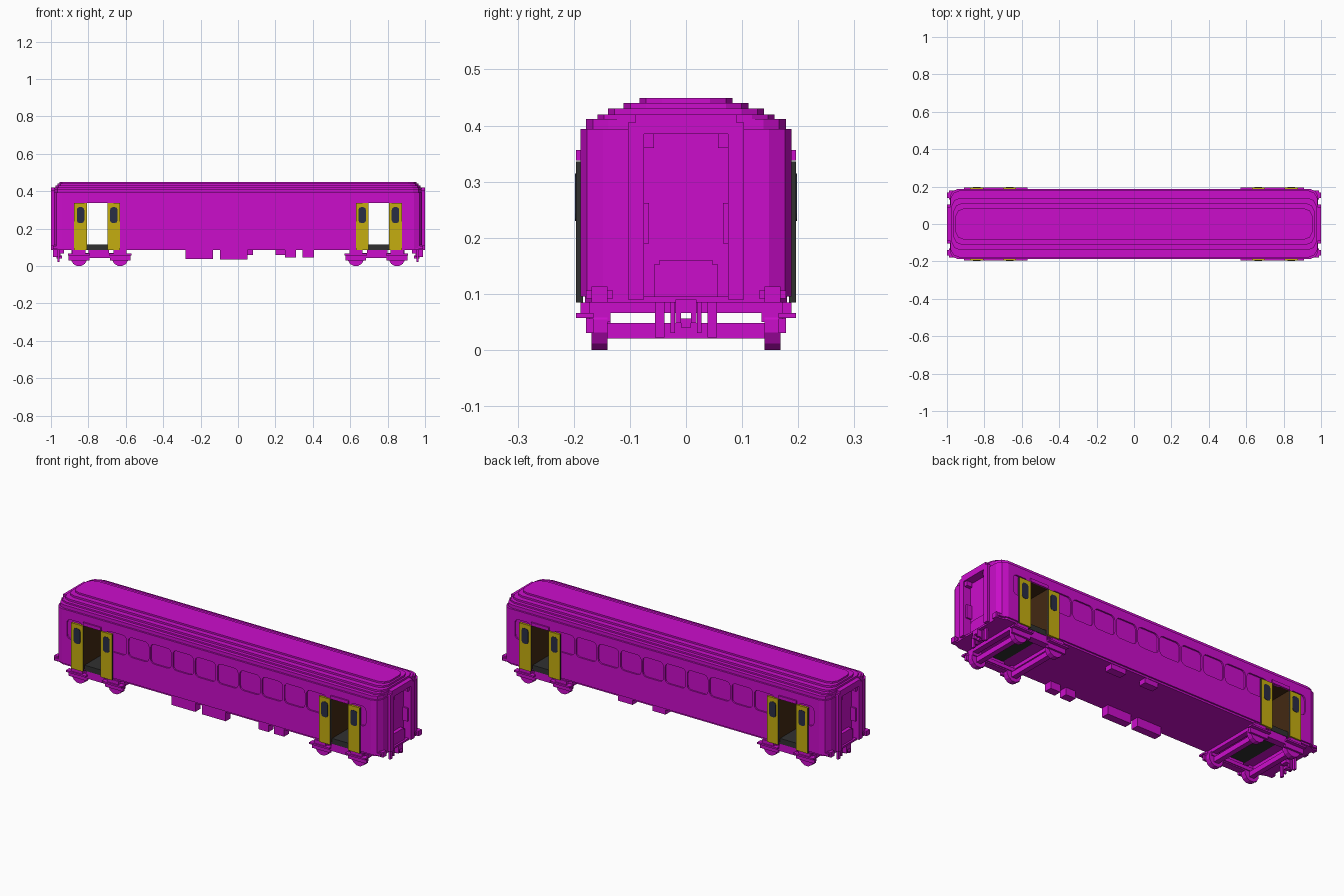
import bpy, bmesh, math

if "Cube" in bpy.data.objects:
    bpy.data.objects.remove(bpy.data.objects["Cube"], do_unlink=True)


def material(name, rgb):
    m = bpy.data.materials.new(name)
    m.use_nodes = True
    m.diffuse_color = (*rgb, 1)
    m.node_tree.nodes["Principled BSDF"].inputs["Base Color"].default_value = (*rgb, 1)
    return m


MAGENTA = material("magenta", (0.60, 0.004, 0.60))
YELLOW = material("door yellow", (0.56, 0.42, 0.005))
NAVY = material("dark glass", (0.022, 0.026, 0.06))
GREY = material("dark grey", (0.03, 0.03, 0.03))
BROWN = material("interior brown", (0.055, 0.022, 0.006))


def finish(name, bm, *mats):
    bmesh.ops.recalc_face_normals(bm, faces=bm.faces)
    mesh = bpy.data.meshes.new(name)
    bm.to_mesh(mesh)
    bm.free()
    for m in mats:
        mesh.materials.append(m)
    ob = bpy.data.objects.new(name, mesh)
    bpy.context.collection.objects.link(ob)
    return ob


def add_box(bm, x0, x1, y0, y1, z0, z1):
    made = bmesh.ops.create_cube(bm, size=1)["verts"]
    for v in made:
        v.co.x = x1 if v.co.x > 0 else x0
        v.co.y = y1 if v.co.y > 0 else y0
        v.co.z = z1 if v.co.z > 0 else z0


def mirrored(boxes, flip_x=True, flip_y=True):
    """Boxes repeated across the chosen centre planes."""
    bm = bmesh.new()
    for sx in (1, -1) if flip_x else (1,):
        for sy in (1, -1) if flip_y else (1,):
            for x0, x1, y0, y1, z0, z1 in boxes:
                xs, ys = sorted((sx * x0, sx * x1)), sorted((sy * y0, sy * y1))
                add_box(bm, *xs, *ys, z0, z1)
    return bm


def add_prism(bm, outline, y0, y1):
    """Outline in x, z drawn out along y."""
    near = [bm.verts.new((x, y0, z)) for x, z in outline]
    far = [bm.verts.new((x, y1, z)) for x, z in outline]
    bm.faces.new(near)
    bm.faces.new(far[::-1])
    for i in range(len(near)):
        j = (i + 1) % len(near)
        bm.faces.new((near[i], far[i], far[j], near[j]))


def rounded(cx, cz, w, h, r, steps=3):
    pts = []
    for k, (sx, sz) in enumerate(((1, 1), (-1, 1), (-1, -1), (1, -1))):
        for s in range(steps + 1):
            a = math.pi / 2 * (k + s / steps)
            pts.append((cx + sx * (w / 2 - r) + r * math.cos(a),
                        cz + sz * (h / 2 - r) + r * math.sin(a)))
    return pts


def cut(target, cutter):
    cutter.hide_render = True
    cutter.hide_set(True)
    mod = target.modifiers.new(cutter.name, 'BOOLEAN')
    mod.operation = 'DIFFERENCE'
    mod.solver = 'EXACT'
    mod.material_mode = 'TRANSFER'
    mod.object = cutter
    bpy.context.view_layer.objects.active = target
    bpy.ops.object.modifier_apply(modifier=mod.name)
    bpy.data.objects.remove(cutter, do_unlink=True)


# Carriage body: stepped layers with cut-off corners (top height, half width, half length)
LAYERS = [(0.095, 0.18, 0.985), (0.394, 0.188, 0.985), (0.412, 0.178, 0.98),
          (0.42, 0.158, 0.98), (0.43, 0.139, 0.975), (0.44, 0.111, 0.965),
          (0.449, 0.083, 0.955)]


def ring(bm, w, l, z):
    corner = [(l, w - 0.04), (l - 0.015, w - 0.012), (l - 0.045, w)]
    plan = corner + [(-x, y) for x, y in corner[::-1]]
    plan += [(-x, -y) for x, y in plan]
    return [bm.verts.new((x, y, z)) for x, y in plan]


bm = bmesh.new()
rings, z = [], 0.085
for top, w, l in LAYERS:
    rings += [ring(bm, w, l, z), ring(bm, w, l, top)]
    z = top
for a, b in zip(rings, rings[1:]):
    for i in range(len(a)):
        j = (i + 1) % len(a)
        bm.faces.new((a[i], a[j], b[j], b[i]))
bm.faces.new(rings[0][::-1])
bm.faces.new(rings[-1])
body = finish("carriage_body", bm, MAGENTA)

# Window recesses
bm = bmesh.new()
windows = [(-0.473 + 0.1355 * i, 0.125) for i in range(8)]
windows += [(s * x, w) for s in (1, -1) for x, w in ((0.61, 0.125), (0.862, 0.095))]
for cx, w in windows:
    for s in (1, -1):
        add_prism(bm, rounded(cx, 0.292, w, 0.108, 0.022), s * 0.18, s * 0.22)
cut(body, finish("window_cutter", bm, MAGENTA))

# End doorway recesses and the open passages between the side doors
cut(body, finish("end_cutter", mirrored([(0.955, 1.1, -0.075, 0.075, 0.095, 0.385)],
                                        flip_y=False), MAGENTA))
cut(body, finish("passage_cutter", mirrored([(0.698, 0.807, -0.3, 0.3, 0.06, 0.338)],
                                            flip_y=False), BROWN))

# Passage floors
finish("passage_floor", mirrored([(0.698, 0.807, -0.18, 0.18, 0.085, 0.115)],
                                 flip_y=False), GREY)

# Sliding doors with dark edges
bm = mirrored([(0.63, 0.698, 0.184, 0.196, 0.085, 0.336),
               (0.807, 0.877, 0.184, 0.196, 0.085, 0.336)])
bm.normal_update()
for f in bm.faces:
    f.material_index = 1 if abs(f.normal.x) > 0.5 else 0
finish("side_doors", bm, YELLOW, GREY)

bm = bmesh.new()
for sx in (1, -1):
    for cx in (0.664, 0.842):
        for sy in (1, -1):
            add_prism(bm, rounded(sx * cx, 0.272, 0.04, 0.085, 0.014, 2), sy * 0.194, sy * 0.1975)
finish("door_windows", bm, NAVY)

finish("door_header", mirrored([(0.698, 0.807, 0.18, 0.196, 0.338, 0.356)]), MAGENTA)

# End frames, grab handles, apron plates and buffers
finish("end_frame", mirrored([(0.97, 1.0, 0.075, 0.103, 0.09, 0.405),
                              (0.97, 1.0, 0.0, 0.09, 0.385, 0.42),
                              (0.96, 0.992, 0.057, 0.075, 0.36, 0.385)]), MAGENTA)
finish("end_handles", mirrored([(0.955, 0.985, 0.066, 0.075, 0.19, 0.262)]), MAGENTA)
finish("end_apron", mirrored([(0.95, 0.975, 0.0, 0.057, 0.095, 0.152),
                              (0.95, 0.975, 0.0, 0.047, 0.152, 0.16)]), MAGENTA)
finish("buffers", mirrored([(0.95, 1.0, 0.14, 0.168, 0.085, 0.113),
                            (0.95, 0.99, 0.13, 0.178, 0.092, 0.106)]), MAGENTA)

# Coupler and hanging hoses
finish("coupler", mirrored([(0.93, 0.99, 0.0, 0.019, 0.066, 0.09),
                            (0.95, 0.99, 0.009, 0.019, 0.048, 0.066),
                            (0.94, 0.97, 0.0, 0.009, 0.04, 0.056)]), MAGENTA)
finish("hoses", mirrored([(0.955, 0.966, 0.038, 0.055, 0.022, 0.09),
                          (0.955, 0.966, 0.02, 0.028, 0.03, 0.09)]), MAGENTA)

# Bogies: side frames, cross beams, axles, axle boxes and steps
frames = [(0.60, 0.89, 0.135, 0.172, 0.05, 0.07), (0.67, 0.82, 0.14, 0.178, 0.044, 0.062),
          (0.69, 0.80, 0.14, 0.178, 0.062, 0.085),
          (0.60, 0.63, 0.0, 0.172, 0.066, 0.086), (0.86, 0.89, 0.0, 0.172, 0.066, 0.086)]
axles = []
for cx in (0.63, 0.85):
    frames += [(cx - 0.055, cx + 0.055, 0.165, 0.178, 0.03, 0.056),
               (cx - 0.035, cx + 0.035, 0.165, 0.188, 0.066, 0.085),
               (cx - 0.06, cx + 0.06, 0.165, 0.196, 0.057, 0.066)]
    axles.append((cx - 0.014, cx + 0.014, 0.0, 0.15, 0.02, 0.048))
finish("bogie_frame", mirrored(frames), MAGENTA)
finish("axles", mirrored(axles), MAGENTA)

bm = bmesh.new()
for sx in (1, -1):
    for cx in (0.63, 0.85):
        for sy in (1, -1):
            rim = [(sx * cx + 0.044 * math.cos(math.pi * (i + 0.5) / 6),
                    0.0425 * (1 + math.sin(math.pi * (i + 0.5) / 6) / math.cos(math.pi / 12)))
                   for i in range(12)]
            add_prism(bm, rim, sy * 0.14, sy * 0.168)
finish("wheels", bm, MAGENTA)

# Underfloor equipment along both sides
finish("front_equipment", mirrored([(-0.28, -0.135, -0.178, -0.135, 0.037, 0.087),
                                    (-0.095, 0.05, -0.178, -0.135, 0.035, 0.087),
                                    (0.25, 0.31, -0.178, -0.135, 0.045, 0.087),
                                    (0.345, 0.405, -0.178, -0.135, 0.045, 0.087)],
                                   False, False), MAGENTA)
finish("back_equipment", mirrored([(0.0, 0.08, 0.135, 0.178, 0.058, 0.087),
                                   (0.2, 0.29, 0.135, 0.178, 0.058, 0.087)],
                                  False, False), MAGENTA)
